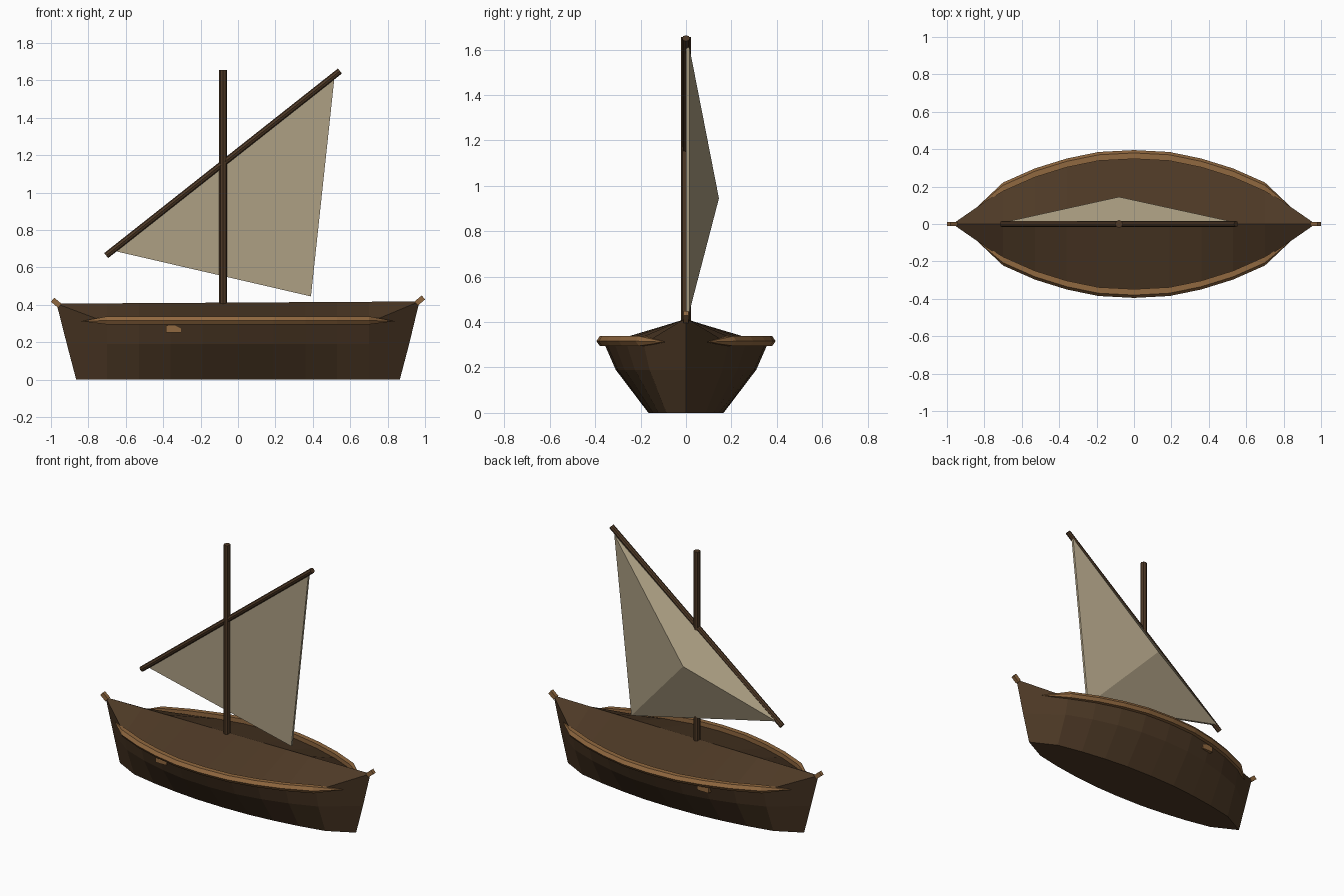
import bpy, bmesh, math
from mathutils import Vector

if "Cube" in bpy.data.objects:
    bpy.data.objects.remove(bpy.data.objects["Cube"], do_unlink=True)


def material(name, rgb):
    m = bpy.data.materials.new(name)
    m.use_nodes = True
    m.diffuse_color = (*rgb, 1)
    m.node_tree.nodes["Principled BSDF"].inputs["Base Color"].default_value = (*rgb, 1)
    return m


HULL = material("dark_brown_wood", (0.075, 0.041, 0.019))
TRIM = material("light_brown_wood", (0.28, 0.138, 0.05))
SPAR = material("spar_wood", (0.075, 0.04, 0.019))
CLOTH = material("beige_canvas", (0.42, 0.35, 0.23))


def finish(bm, name, mat):
    bmesh.ops.remove_doubles(bm, verts=bm.verts, dist=0.0005)
    bmesh.ops.recalc_face_normals(bm, faces=bm.faces)
    mesh = bpy.data.meshes.new(name)
    bm.to_mesh(mesh)
    bm.free()
    mesh.materials.append(mat)
    obj = bpy.data.objects.new(name, mesh)
    bpy.context.collection.objects.link(obj)
    return obj


def loft(name, rings, mat):
    """Skin a row of closed rings; rings collapsed to a point close the ends."""
    bm = bmesh.new()
    rows = [[bm.verts.new(p) for p in ring] for ring in rings]
    n = len(rows[0])
    for a, b in zip(rows, rows[1:]):
        for i in range(n):
            j = (i + 1) % n
            bm.faces.new((a[i], a[j], b[j], b[i]))
    return finish(bm, name, mat)


def box(name, center, size, mat, tilt=0):
    bm = bmesh.new()
    bmesh.ops.create_cube(bm, size=1)
    bmesh.ops.scale(bm, vec=size, verts=bm.verts)
    obj = finish(bm, name, mat)
    obj.location = center
    obj.rotation_euler.y = tilt
    return obj


def pole(name, start, end, radius, mat, sides=8):
    a, b = Vector(start), Vector(end)
    bm = bmesh.new()
    bmesh.ops.create_cone(bm, cap_ends=True, segments=sides, radius1=radius,
                          radius2=radius, depth=(b - a).length)
    obj = finish(bm, name, mat)
    obj.location = (a + b) / 2
    obj.rotation_euler = (b - a).to_track_quat("Z", "Y").to_euler()
    return obj


# Half-widths of the deck edge along the boat
half = [(0, 0.36), (0.19, 0.35), (0.36, 0.315), (0.53, 0.262), (0.7, 0.187)]
stations = [(-x, w) for x, w in half[:0:-1]] + half


def ridge(x):
    return 0.412 + 0.006 * x


# Hull with cambered deck and raked stems
def hull_ring(x, w):
    side = [(w, 0.305), (0.86 * w, 0.19), (0.46 * w, 0)]
    return ([(x, 0, ridge(x))] + [(x, y, z) for y, z in side]
            + [(x, -y, z) for y, z in reversed(side)])


def stem_ring(s):
    top, mid, low = (0.97 * s, 0, ridge(s)), (0.915 * s, 0, 0.19), (0.865 * s, 0, 0)
    return [top, top, mid, low, low, mid, top]


loft("hull", [stem_ring(-1)] + [hull_ring(x, w) for x, w in stations] + [stem_ring(1)], HULL)

# Rub rails with a pointed outer edge, fading into the hull at the ends
rail_section = [(0.035, 0.316), (0.02, 0.338), (-0.012, 0.338), (-0.012, 0.295), (0.02, 0.295)]
for side, label in ((1, "left"), (-1, "right")):
    rings = [[(x, side * (w + dy), z) for dy, z in rail_section] for x, w in stations]
    tips = [[(s * 0.84, side * 0.09, 0.312)] * len(rail_section) for s in (-1, 1)]
    loft(label + "_rail", [tips[0]] + rings + [tips[1]], TRIM)

# Stem caps
for s, label in ((-1, "aft"), (1, "fore")):
    box(label + "_stem_cap", (0.972 * s, 0, ridge(s) + 0.005), (0.05, 0.024, 0.028), TRIM,
        -s * math.radians(40))

# Crossbeam whose ends pass through the planking
box("crossbeam", (-0.345, 0, 0.27), (0.08, 0.628, 0.036), TRIM)

# Mast and slanted yard
pole("mast", (-0.08, 0, 0.38), (-0.08, 0, 1.655), 0.021, SPAR)
pole("yard", (-0.705, 0, 0.663), (0.545, 0, 1.65), 0.017, SPAR)

# Sail: thin triangular slab with a billowed back
corners = [(-0.67, 0.69), (0.515, 1.61), (0.39, 0.445)]
bm = bmesh.new()
front = [bm.verts.new((x, 0, z)) for x, z in corners]
back = [bm.verts.new((x, 0.015, z)) for x, z in corners]
billow = bm.verts.new((-0.08, 0.145, 0.945))
bm.faces.new(front)
for i in range(3):
    j = (i + 1) % 3
    bm.faces.new((front[i], front[j], back[j], back[i]))
    bm.faces.new((back[i], back[j], billow))
finish(bm, "sail", CLOTH)
